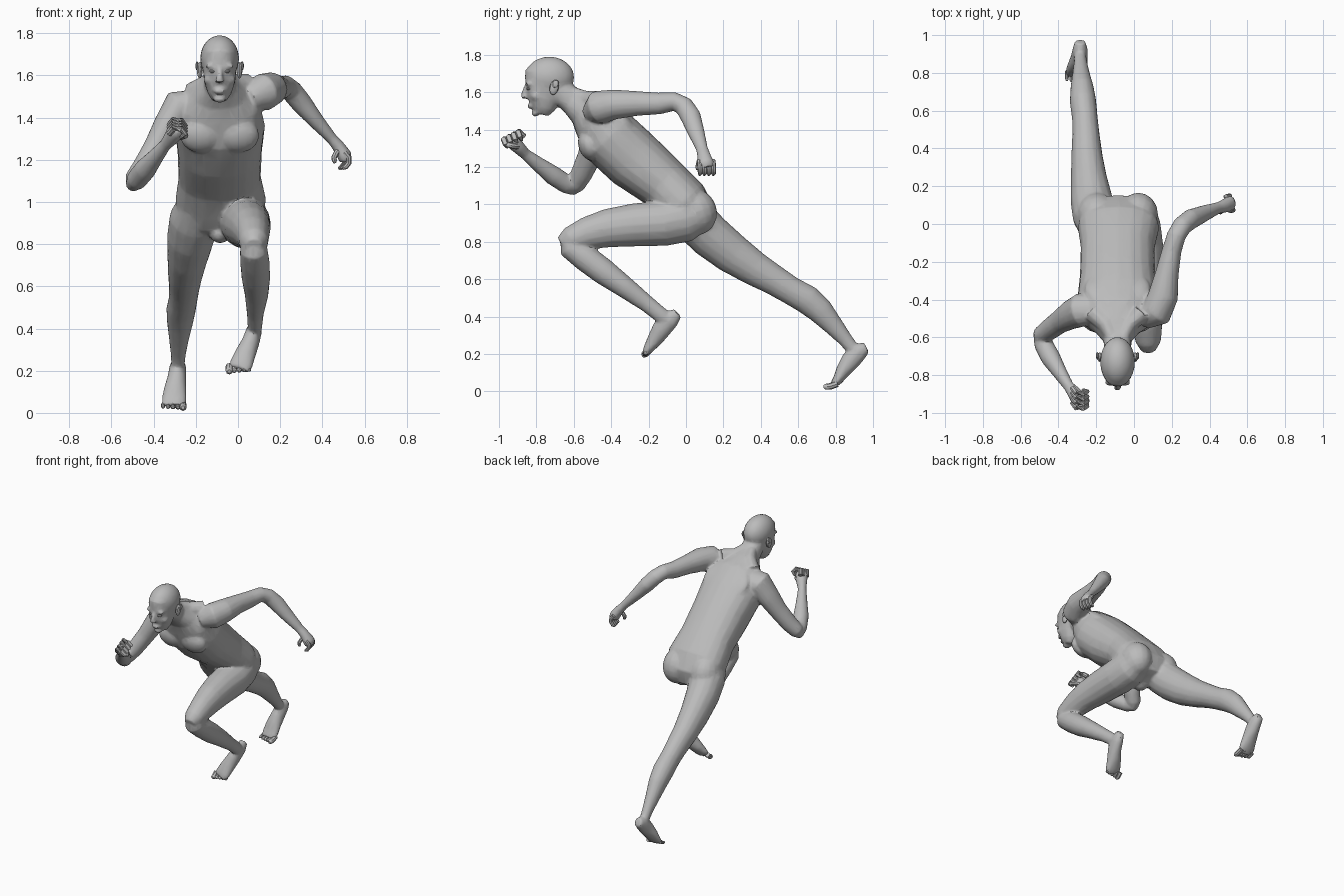
import bpy, bmesh, math
from mathutils import Vector, Matrix

skin = bpy.data.materials.new("skin_grey")
skin.diffuse_color = (0.5, 0.5, 0.5, 1)
MID = -0.087  # x of the body's mid-plane


def finish(bm, name):
    bmesh.ops.recalc_face_normals(bm, faces=bm.faces)
    mesh = bpy.data.meshes.new(name)
    bm.to_mesh(mesh)
    bm.free()
    mesh.materials.append(skin)
    ob = bpy.data.objects.new(name, mesh)
    bpy.context.collection.objects.link(ob)
    return ob


def smooth(ob, angle=32):
    bpy.ops.object.select_all(action='DESELECT')
    ob.select_set(True)
    bpy.context.view_layer.objects.active = ob
    bpy.ops.object.shade_smooth_by_angle(angle=math.radians(angle))


def limb(bm, secs, sides=16, power=1.0):
    """Loft of ellipses: (x, y, z, half width, half depth)."""
    pts = [Vector(s[:3]) for s in secs]
    rings = []
    for i, s in enumerate(secs):
        t = (pts[min(i + 1, len(pts) - 1)] - pts[max(i - 1, 0)]).normalized()
        side = Vector((1, 0, 0))
        side = (side - t * side.dot(t)).normalized()
        dep = t.cross(side)
        ring = []
        for k in range(sides):
            a = 2 * math.pi * k / sides
            c, d = math.cos(a), math.sin(a)
            c = math.copysign(abs(c) ** power, c)
            d = math.copysign(abs(d) ** power, d)
            ring.append(bm.verts.new(pts[i] + side * c * s[3] + dep * d * s[4]))
        rings.append(ring)
    for a, b in zip(rings, rings[1:]):
        for k in range(sides):
            j = (k + 1) % sides
            bm.faces.new((a[k], a[j], b[j], b[k]))
    bm.faces.new(rings[0][::-1])
    bm.faces.new(rings[-1])


def blob(bm, c, r, tilt=0, seg=16):
    m = Matrix.Translation(c) @ Matrix.Rotation(math.radians(tilt), 4, 'X') @ Matrix.Diagonal((*r, 1))
    bmesh.ops.create_uvsphere(bm, u_segments=seg, v_segments=seg * 2 // 3, radius=1, matrix=m)


body = bmesh.new()

# torso and neck, leaning forward
limb(body, [(MID, .07, .85, .10, .07), (MID, .04, .92, .20, .13), (MID + .005, -.02, 1.01, .215, .145),
            (MID, -.125, 1.115, .195, .145), (MID, -.28, 1.24, .20, .165), (MID, -.41, 1.36, .215, .165),
            (MID, -.49, 1.465, .19, .13), (MID, -.55, 1.515, .125, .095), (MID, -.61, 1.555, .075, .072),
            (MID, -.69, 1.62, .07, .068)], 20, .88)
for s in (-1, 1):
    x = lambda d: MID + s * d
    blob(body, (x(.088), -.515, 1.315), (.10, .06, .085), 20)            # chest
    blob(body, (x(.10), -.345, 1.455), (.075, .035, .10), 46)           # shoulder blade
    blob(body, (x(.11), .05, .96), (.105, .115, .125), 20)              # buttock
    limb(body, [(x(.045), .06, 1.08, .03, .02), (x(.045), -.03, 1.16, .035, .04),
                (x(.045), -.16, 1.29, .035, .04), (x(.05), -.31, 1.43, .035, .04),
                (x(.04), -.44, 1.54, .03, .035)], 10)                   # back muscle
    limb(body, [(x(.03), -.60, 1.60, .03, .03), (x(.06), -.54, 1.56, .04, .05),
                (x(.13), -.47, 1.535 + s * .02, .05, .055)], 10)        # neck to shoulder
blob(body, (-.085, -.03, .85), (.05, .06, .045))

# head
blob(body, (MID, -.73, 1.68), (.092, .132, .11), 0, 24)
limb(body, [(MID, -.74, 1.70, .083, .122), (MID, -.752, 1.63, .08, .108), (MID, -.76, 1.565, .073, .088),
            (MID, -.765, 1.515, .056, .066), (MID, -.775, 1.483, .035, .04)], 20, .9)
limb(body, [(MID, -.852, 1.635, .013, .012), (MID, -.865, 1.59, .016, .018),
            (MID, -.865, 1.565, .023, .016)], 10)                       # nose
blob(body, (MID, -.83, 1.525), (.03, .02, .014))                        # lips
blob(body, (MID, -.805, 1.488), (.03, .022, .018))                      # chin
for s in (-1, 1):
    blob(body, (MID + s * .035, -.842, 1.644), (.034, .017, .012))      # brow
    blob(body, (MID + s * .05, -.80, 1.58), (.026, .03, .025))          # cheek

# arm swung back
limb(body, [(.05, -.50, 1.49, .06, .06), (.12, -.465, 1.52, .085, .09), (.155, -.38, 1.535, .08, .08),
            (.175, -.26, 1.54, .062, .066), (.20, -.14, 1.54, .052, .058), (.225, -.06, 1.55, .05, .05),
            (.255, -.01, 1.525, .052, .052), (.30, .025, 1.47, .05, .055), (.37, .055, 1.385, .038, .045),
            (.445, .085, 1.30, .026, .032), (.475, .095, 1.265, .03, .035), (.505, .105, 1.22, .035, .045),
            (.51, .11, 1.195, .03, .04)])
# arm swung forward
limb(body, [(-.20, -.45, 1.46, .07, .08), (-.28, -.455, 1.45, .085, .09), (-.335, -.48, 1.36, .068, .08),
            (-.39, -.515, 1.26, .058, .065), (-.45, -.56, 1.16, .054, .058), (-.49, -.59, 1.105, .05, .05),
            (-.51, -.61, 1.075, .025, .03)])
limb(body, [(-.505, -.585, 1.075, .03, .03), (-.48, -.635, 1.105, .05, .05), (-.44, -.71, 1.155, .052, .052),
            (-.39, -.79, 1.215, .038, .04), (-.345, -.86, 1.27, .028, .03), (-.315, -.895, 1.305, .038, .036),
            (-.295, -.925, 1.335, .042, .04), (-.285, -.945, 1.355, .03, .03)])

# front leg: thigh, shin, foot
limb(body, [(.02, .09, .95, .09, .09), (.025, 0, .925, .115, .125), (.035, -.12, .90, .12, .122),
            (.045, -.28, .89, .11, .115), (.06, -.42, .873, .095, .103), (.07, -.53, .845, .08, .088),
            (.075, -.62, .81, .068, .07), (.075, -.665, .785, .04, .045)])
limb(body, [(.075, -.63, .835, .05, .045), (.075, -.615, .77, .066, .066), (.08, -.54, .715, .07, .072),
            (.085, -.44, .64, .068, .07), (.088, -.33, .56, .056, .058), (.082, -.21, .47, .04, .045),
            (.08, -.13, .405, .034, .042), (.078, -.09, .375, .03, .035)])
limb(body, [(.08, -.045, .42, .025, .03), (.075, -.085, .385, .038, .05), (.06, -.13, .335, .042, .052),
            (.035, -.165, .28, .05, .042), (.015, -.20, .23, .056, .028), (.005, -.215, .208, .05, .018)])

# back leg: thigh, shin, foot
limb(body, [(-.19, -.05, .99, .09, .09), (-.205, .04, .92, .12, .12), (-.225, .13, .83, .112, .118),
            (-.24, .25, .735, .095, .108), (-.25, .37, .655, .082, .092), (-.255, .48, .59, .072, .08),
            (-.26, .56, .54, .068, .075), (-.27, .65, .49, .07, .078), (-.275, .72, .43, .062, .07),
            (-.28, .79, .35, .047, .053), (-.283, .85, .28, .036, .04), (-.285, .89, .23, .032, .035)])
limb(body, [(-.285, .965, .235, .028, .03), (-.285, .925, .215, .04, .05), (-.29, .88, .165, .045, .052),
            (-.298, .84, .11, .054, .04), (-.303, .81, .06, .06, .027), (-.305, .785, .032, .052, .018)])

# fuse the parts into one skin, then reduce to facets
skin_ob = finish(body, "body")
smooth(skin_ob)
m = skin_ob.modifiers.new("fuse", 'REMESH')
m.mode, m.voxel_size = 'VOXEL', .0085
m = skin_ob.modifiers.new("soften", 'SMOOTH')
m.factor, m.iterations = .5, 4
m = skin_ob.modifiers.new("facets", 'DECIMATE')
m.ratio = .15
for name in ("fuse", "soften", "facets"):
    bpy.ops.object.modifier_apply(modifier=name)
smooth(skin_ob)


def digits(name, paths, sides=8):
    bm = bmesh.new()
    for p in paths:
        limb(bm, p, sides)
    smooth(finish(bm, name), 40)


def tube(pts, r):
    return [(*p, r * f, r * f) for p, f in zip(pts, (1, 1.05, 1, .9, .5))]


# fingers of the rear hand, hanging and slightly curled
paths = []
for i in range(4):
    x, y = .525 - .006 * i, .072 + .024 * i
    paths.append(tube([(x - .02, y, 1.235), (x, y + .002, 1.21), (x, y + .004, 1.185),
                       (x - .015, y + .003, 1.165), (x - .03, y, 1.158)], .0135))
paths.append(tube([(.48, .08, 1.25), (.465, .07, 1.23), (.455, .065, 1.21),
                   (.457, .062, 1.195), (.46, .06, 1.185)], .013))
digits("rear_hand_fingers", paths)

# fingers of the front fist, curled toward the body
paths = []
for i in range(4):
    y, z = -.965 + .026 * i, 1.335 + .013 * i
    paths.append(tube([(-.325, y + .02, z - .01), (-.305, y - .008, z + .015), (-.27, y - .01, z + .012),
                       (-.25, y, z - .012), (-.272, y + .01, z - .03)], .0155))
paths.append(tube([(-.30, -.89, 1.31), (-.265, -.91, 1.31), (-.25, -.935, 1.315),
                   (-.252, -.955, 1.32), (-.255, -.965, 1.322)], .015))
digits("fist_fingers", paths)

# toes: big toe on the inner side
for name, cx, cy, cz, inner, dy, dz in (("front_foot_toes", .003, -.205, .212, -1, -.012, -.012),
                                        ("back_foot_toes", -.305, .79, .034, 1, -.02, -.007)):
    paths = []
    for i in range(5):
        x = cx + inner * (.044 - .0235 * i)
        r = .017 if i == 0 else .0125 - .0008 * i
        k = 1 - .1 * i
        paths.append(tube([(x, cy - dy, cz - dz), (x, cy + dy * k, cz + dz * k),
                           (x, cy + 1.6 * dy * k, cz + 1.1 * dz * k), (x, cy + 2.2 * dy * k, cz + 1.2 * dz * k),
                           (x, cy + 2.7 * dy * k, cz + 1.3 * dz * k)], r))
    digits(name, paths)

# ears
for s, name in ((-1, "right_ear"), (1, "left_ear")):
    bm = bmesh.new()
    blob(bm, (MID + s * .094, -.705, 1.625), (.014, .024, .04), -12, 12)
    blob(bm, (MID + s * .107, -.698, 1.645), (.008, .02, .022), -12, 8)
    smooth(finish(bm, name))
# eyes
for s, name in ((-1, "right_eye"), (1, "left_eye")):
    bm = bmesh.new()
    blob(bm, (MID + s * .034, -.838, 1.619), (.017, .016, .009), 0, 10)
    smooth(finish(bm, name))
